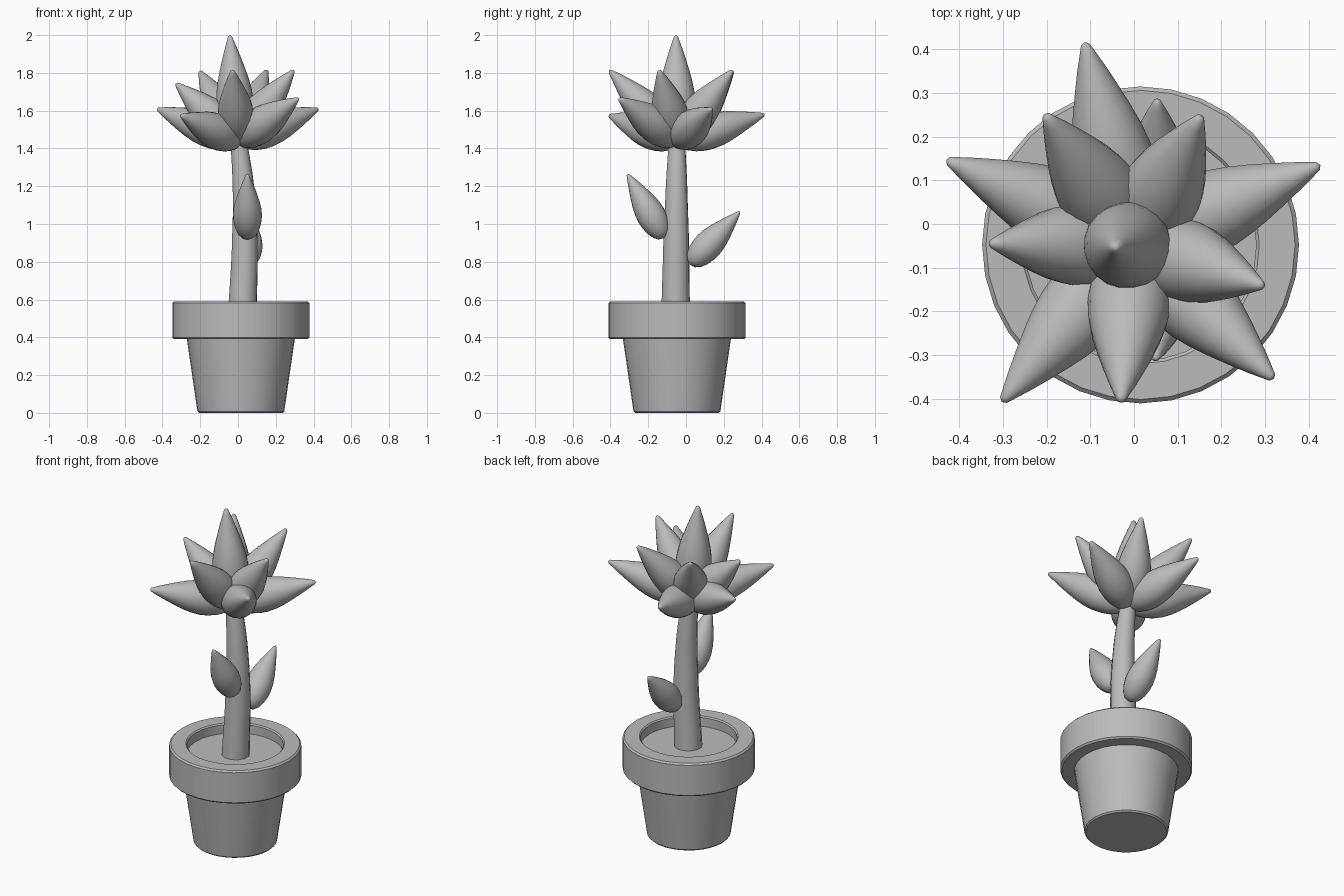
import bpy
import bmesh
import math
from mathutils import Vector

if "Cube" in bpy.data.objects:
    bpy.data.objects.remove(bpy.data.objects["Cube"], do_unlink=True)

# Single plain grey for every part
grey = bpy.data.materials.new("plain_grey")
grey.use_nodes = True
COLOUR = (0.5, 0.5, 0.5, 1)
grey.diffuse_color = COLOUR
grey.node_tree.nodes["Principled BSDF"].inputs["Base Color"].default_value = COLOUR


def smooth(obj, angle):
    bpy.ops.object.select_all(action="DESELECT")
    obj.select_set(True)
    bpy.context.view_layer.objects.active = obj
    bpy.ops.object.shade_smooth_by_angle(angle=math.radians(angle))


def lathe(name, profile, location, segments, angle=35):
    """Revolve (radius, height) points around z."""
    bm = bmesh.new()
    verts = [bm.verts.new((r, 0, z)) for r, z in profile]
    edges = [bm.edges.new(pair) for pair in zip(verts, verts[1:])]
    bmesh.ops.spin(bm, geom=verts + edges, cent=(0, 0, 0), axis=(0, 0, 1),
                   angle=math.tau, steps=segments, use_merge=True)
    bmesh.ops.remove_doubles(bm, verts=bm.verts, dist=1e-5)
    bmesh.ops.recalc_face_normals(bm, faces=bm.faces)
    mesh = bpy.data.meshes.new(name)
    bm.to_mesh(mesh)
    bm.free()
    mesh.materials.append(grey)
    obj = bpy.data.objects.new(name, mesh)
    bpy.context.collection.objects.link(obj)
    obj.location = location
    smooth(obj, angle)
    return obj


# Teardrop section shared by petals and leaves: (radius, distance), both 0 to 1
PETAL = [(0, 0), (0.4, 0.025), (0.66, 0.08), (0.86, 0.17), (0.97, 0.27),
         (1, 0.36), (0.95, 0.47), (0.84, 0.57), (0.69, 0.67), (0.52, 0.77),
         (0.34, 0.87), (0.2, 0.94), (0.11, 0.985), (0, 1)]


def teardrop(name, base, tip, radius):
    axis = Vector(tip) - Vector(base)
    profile = [(r * radius, t * axis.length) for r, t in PETAL]
    obj = lathe(name, profile, base, 20, 60)
    obj.rotation_mode = "QUATERNION"
    obj.rotation_quaternion = axis.to_track_quat("Z", "Y")
    return obj


# Pot, rim and soil
CENTRE = (0.015, -0.048, 0)
lathe("pot_body", [(0, 0), (0.222, 0), (0.23, 0.008), (0.287, 0.4), (0, 0.4)],
      CENTRE, 32)
lathe("pot_rim", [(0.265, 0.4), (0.275, 0.39), (0.354, 0.39), (0.363, 0.399),
                  (0.363, 0.581), (0.354, 0.59), (0.272, 0.59), (0.265, 0.583),
                  (0.265, 0.4)], CENTRE, 32)
lathe("soil", [(0, 0.53), (0.268, 0.53)], CENTRE, 32)

# Gently bowed, tapering stem
curve = bpy.data.curves.new("stem", "CURVE")
curve.dimensions = "3D"
curve.bevel_depth = 1
curve.bevel_resolution = 4
curve.use_fill_caps = True
spline = curve.splines.new("BEZIER")
path = [((0.022, -0.055, 0.5), 0.078), ((0.036, -0.052, 0.92), 0.069),
        ((0.028, -0.05, 1.2), 0.058), ((0, -0.048, 1.47), 0.043)]
spline.bezier_points.add(len(path) - 1)
for point, (co, radius) in zip(spline.bezier_points, path):
    point.co = co
    point.radius = radius
    point.handle_left_type = point.handle_right_type = "AUTO"
curve.materials.append(grey)
stem = bpy.data.objects.new("stem", curve)
bpy.context.collection.objects.link(stem)
bpy.ops.object.select_all(action="DESELECT")
stem.select_set(True)
bpy.context.view_layer.objects.active = stem
bpy.ops.object.convert(target="MESH")
smooth(bpy.context.object, 50)

# Two leaves on the stem
teardrop("front_leaf", (0.05, -0.115, 0.925), (0.05, -0.31, 1.265), 0.077)
teardrop("back_leaf", (0.053, 0.02, 0.785), (0.053, 0.285, 1.065), 0.077)

# Bloom: one upright petal, an upper ring and a lower ring
HEART = (0, -0.047, 1.44)
teardrop("centre_petal", HEART, (-0.043, -0.053, 2.0), 0.1)
upper = [(-0.03, -0.407, 1.815), (0.296, -0.142, 1.815), (0.153, 0.247, 1.815),
         (-0.203, 0.25, 1.81), (-0.33, -0.045, 1.745)]
lower = [(-0.303, -0.408, 1.575), (0.32, -0.355, 1.665), (0.427, 0.135, 1.61),
         (-0.113, 0.417, 1.58), (-0.43, 0.147, 1.61)]
for ring, tips in (("upper", upper), ("lower", lower)):
    for i, tip in enumerate(tips, 1):
        teardrop(f"{ring}_petal_{i}", HEART, tip, 0.096)
